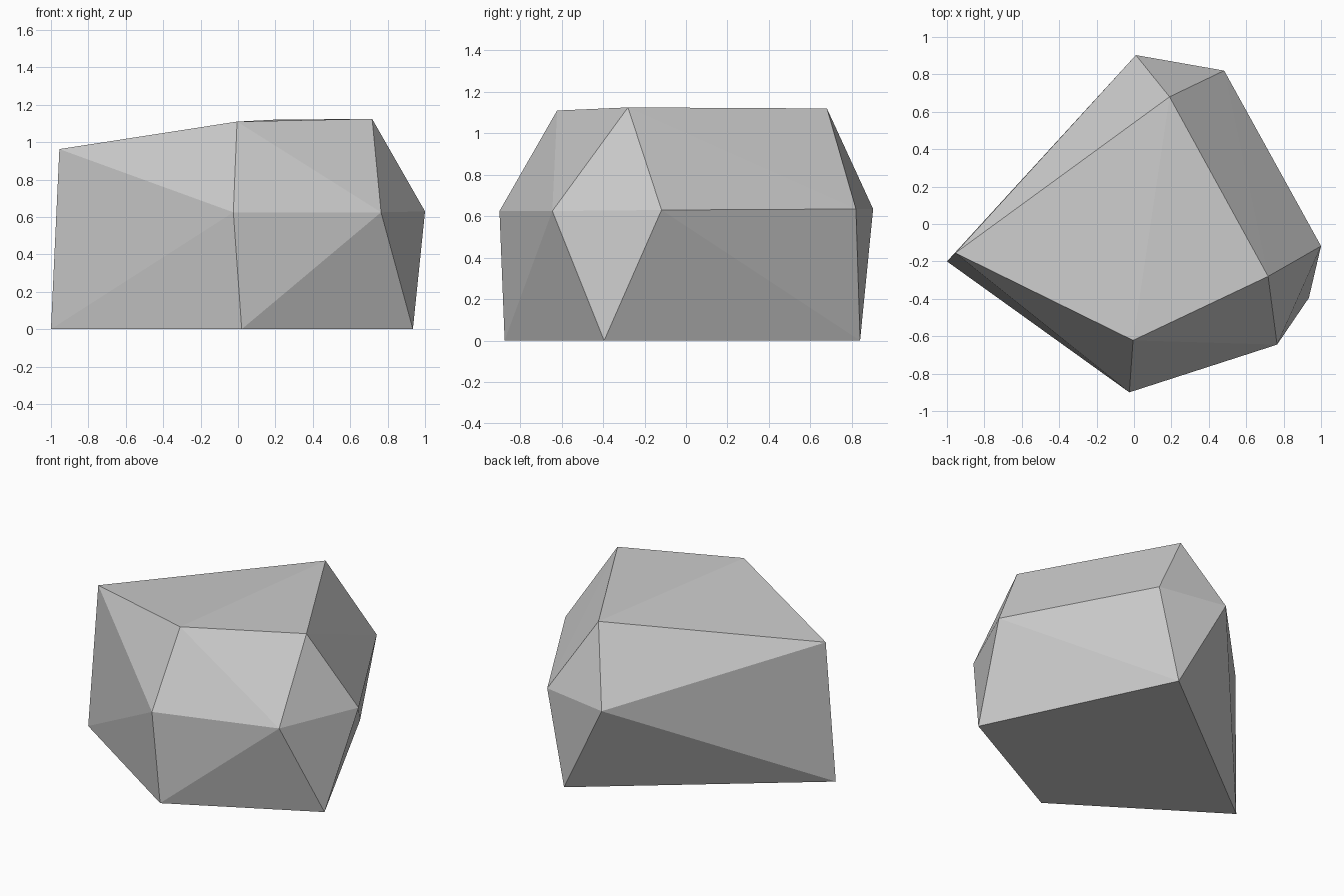
import bpy
import bmesh

cube = bpy.data.objects.get("Cube")
if cube:
    bpy.data.objects.remove(cube, do_unlink=True)


def make_material(name, colour):
    mat = bpy.data.materials.new(name)
    mat.use_nodes = True
    mat.diffuse_color = colour
    mat.node_tree.nodes["Principled BSDF"].inputs["Base Color"].default_value = colour
    return mat


# Corner points of the boulder, from the ground up
base = [(-1, -0.2, 0), (0.02, -0.875, 0), (0.935, -0.395, 0), (0.34, 0.84, 0)]
waist = [(-0.025, -0.9, 0.625), (0.765, -0.645, 0.625), (1, -0.118, 0.63),
         (0.482, 0.82, 0.635), (0.01, 0.903, 0.635)]
crown = [(-0.955, -0.155, 0.963), (-0.005, -0.622, 1.11),
         (0.717, -0.28, 1.125), (0.19, 0.68, 1.12)]

# Wrap the corners in a faceted convex skin
bm = bmesh.new()
for point in base + waist + crown:
    bm.verts.new(point)
bmesh.ops.convex_hull(bm, input=bm.verts)
bmesh.ops.recalc_face_normals(bm, faces=bm.faces)
for face in bm.faces:
    face.smooth = False

mesh = bpy.data.meshes.new("boulder")
bm.to_mesh(mesh)
bm.free()
mesh.materials.append(make_material("stone grey", (0.6, 0.6, 0.6, 1)))
boulder = bpy.data.objects.new("boulder", mesh)
bpy.context.collection.objects.link(boulder)
